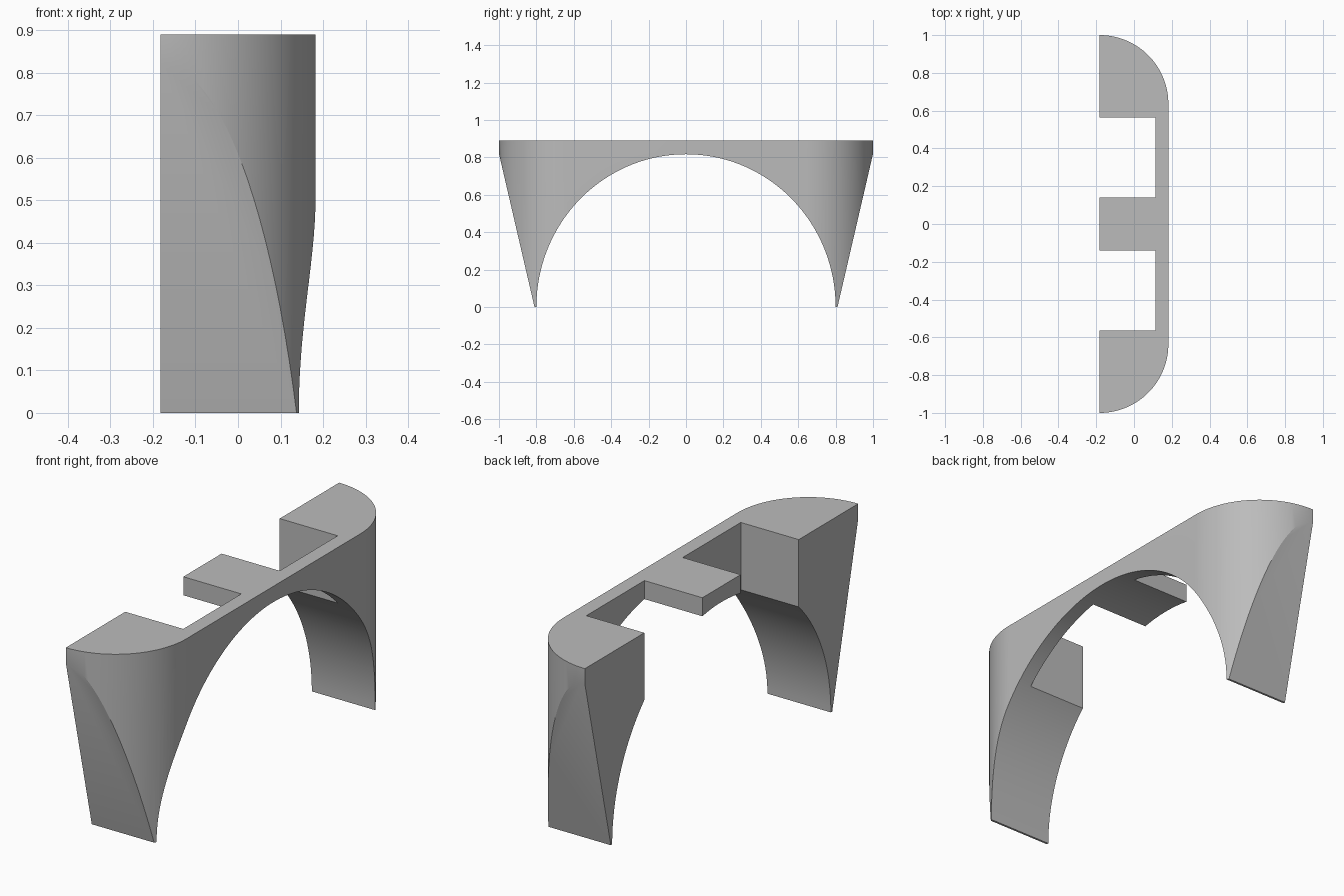
import bpy
import bmesh
from math import sin, cos, pi, radians
from mathutils import Vector

cube = bpy.data.objects.get("Cube")
if cube:
    bpy.data.objects.remove(cube)

HEIGHT = 0.89
BACK, FACE, WEB = -0.182, 0.182, 0.115   # x of the rear, the face and the notch floor
RADIUS = FACE - BACK

grey = bpy.data.materials.new("plain grey")
grey.use_nodes = True
colour = (0.5, 0.5, 0.5, 1)
grey.diffuse_color = colour
grey.node_tree.nodes["Principled BSDF"].inputs["Base Color"].default_value = colour


def prism(name, points, direction):
    """Extrude a closed outline into a solid."""
    bm = bmesh.new()
    face = bm.faces.new([bm.verts.new(p) for p in points])
    new = bmesh.ops.extrude_face_region(bm, geom=[face])["geom"]
    verts = [g for g in new if isinstance(g, bmesh.types.BMVert)]
    bmesh.ops.translate(bm, verts=verts, vec=Vector(direction))
    bmesh.ops.recalc_face_normals(bm, faces=bm.faces)
    mesh = bpy.data.meshes.new(name)
    bm.to_mesh(mesh)
    bm.free()
    mesh.materials.append(grey)
    obj = bpy.data.objects.new(name, mesh)
    bpy.context.collection.objects.link(obj)
    return obj


# Plan outline: rounded outer corners, two notches and a middle tab at the rear
steps = 32
corner = [(BACK + RADIUS * sin(pi / 2 * i / steps),
           1 - RADIUS + RADIUS * cos(pi / 2 * i / steps)) for i in range(steps + 1)]
notch = [(WEB, 0.14), (BACK, 0.14)]
half = [(BACK, 0.565), (WEB, 0.565)]
plan = corner + [(x, -y) for x, y in reversed(corner)]
plan += [(x, -y) for x, y in half + notch] + notch[::-1] + half[::-1]
arch = prism("arch_bridge", [(x, y, 0) for x, y in plan], (0, 0, HEIGHT))

# Side outline: tapering legs around an elliptical opening
segments = 96
opening = [(0.8 * cos(pi * i / segments), 0.817 * sin(pi * i / segments))
           for i in range(segments + 1)]
side = opening + [(-0.81, 0), (-1, 0.82), (-1.01, 0.863), (-1.01, 1),
                  (1.01, 1), (1.01, 0.863), (1, 0.82), (0.81, 0)]
cutter = prism("side_outline_cutter", [(-0.5, y, z) for y, z in side], (1, 0, 0))
cutter.hide_render = True

# Keep what both outlines share
cut = arch.modifiers.new("side outline", 'BOOLEAN')
cut.operation = 'INTERSECT'
cut.solver = 'EXACT'
cut.object = cutter
bpy.ops.object.select_all(action='DESELECT')
arch.select_set(True)
bpy.context.view_layer.objects.active = arch
bpy.ops.object.modifier_apply(modifier=cut.name)
bpy.data.objects.remove(cutter)

bpy.ops.object.shade_smooth_by_angle(angle=radians(20))
